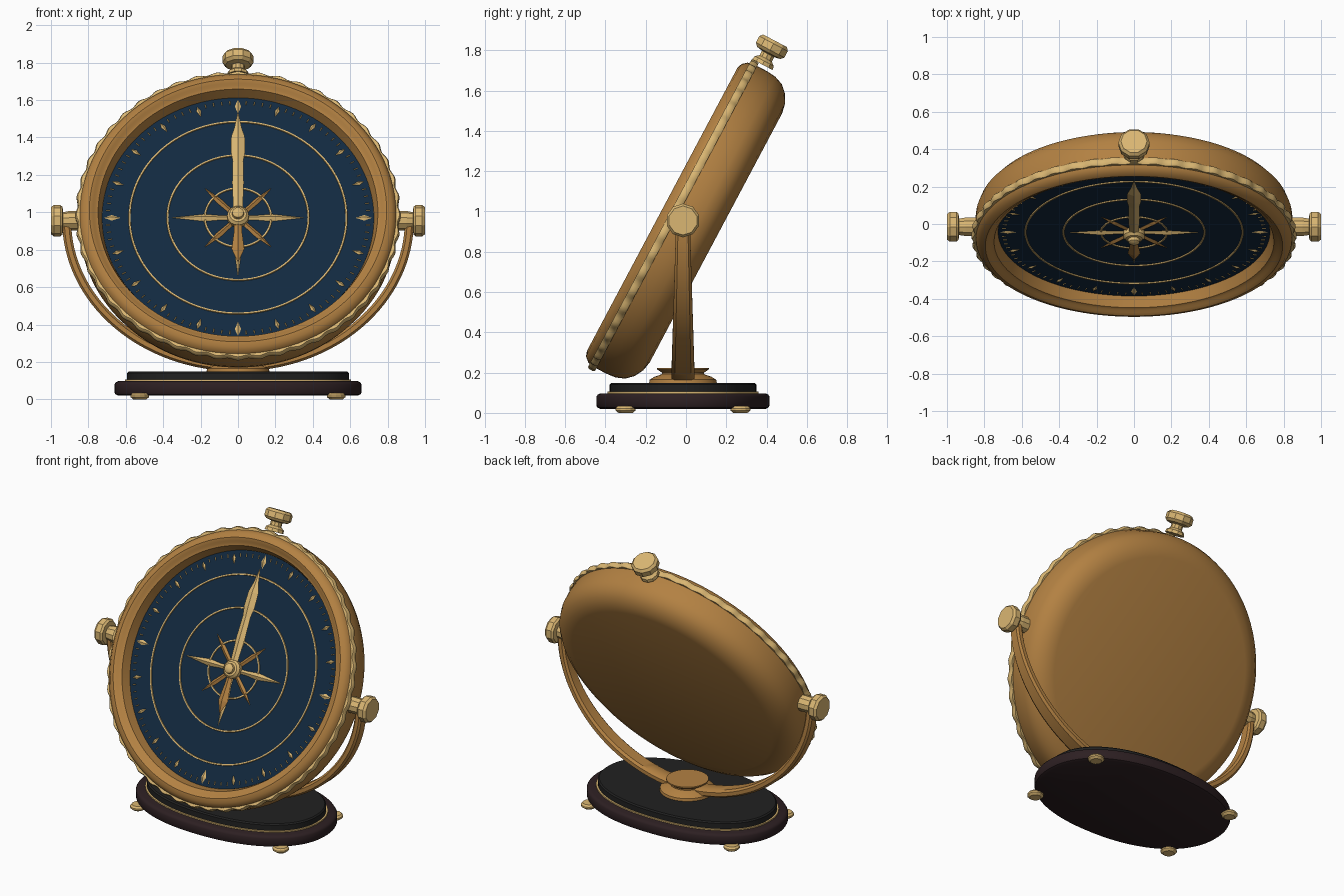
import bpy, bmesh
from math import sin, cos, pi, radians
from mathutils import Matrix, Vector

cube = bpy.data.objects.get("Cube")
if cube:
    bpy.data.objects.remove(cube)


def material(name, r, g, b):
    m = bpy.data.materials.new(name)
    m.use_nodes = True
    m.diffuse_color = (r, g, b, 1)
    m.node_tree.nodes["Principled BSDF"].inputs["Base Color"].default_value = (r, g, b, 1)
    return m


bronze = material("bronze", .45, .22, .055)
brass = material("pale brass", .70, .47, .17)
navy = material("navy dial", .006, .022, .05)
ebony = material("ebony", .015, .015, .015)
walnut = material("dark walnut", .026, .014, .016)

# Axis of the tilted case: local z looks out of the dial, local y points to its top
CENTRE = Vector((0, -.015, .955))
TILT = Matrix.Translation(CENTRE) @ Matrix.Rotation(radians(62), 4, 'X')


def finish(bm, name, mat, matrix=Matrix(), smooth=35):
    bmesh.ops.recalc_face_normals(bm, faces=bm.faces)
    bm.transform(matrix)
    mesh = bpy.data.meshes.new(name)
    bm.to_mesh(mesh)
    bm.free()
    mesh.materials.append(mat)
    ob = bpy.data.objects.new(name, mesh)
    bpy.context.collection.objects.link(ob)
    if smooth:
        mesh.shade_smooth()
        mesh.set_sharp_from_angle(angle=radians(smooth))
    return ob


def loft(bm, rings, closed=False):
    """Skin rings of points; cap the ends unless the rings close on themselves."""
    loops = [[bm.verts.new(p) for p in ring] for ring in rings]
    n = len(loops[0])
    pairs = list(zip(loops, loops[1:]))
    if closed:
        pairs.append((loops[-1], loops[0]))
    else:
        bm.faces.new(loops[0])
        bm.faces.new(loops[-1])
    for a, b in pairs:
        for i in range(n):
            j = (i + 1) % n
            bm.faces.new((a[i], a[j], b[j], b[i]))


def lathe(name, mat, profile, matrix=Matrix(), sides=96, closed=False, smooth=35, wave=0, waves=0):
    bm = bmesh.new()
    angles = [2 * pi * i / sides for i in range(sides)]
    rings = []
    for r, z in profile:
        rings.append([((r + wave * cos(waves * a)) * cos(a),
                       (r + wave * cos(waves * a)) * sin(a), z) for a in angles])
    loft(bm, rings, closed)
    return finish(bm, name, mat, matrix, smooth)


def spear(bm, stations, angle, z, height):
    """Faceted pointer along a direction, with a raised centre ridge."""
    rot = Matrix.Rotation(angle, 3, 'Z')
    widest = max(w for _, w in stations)
    rings = []
    for y, w in stations:
        w = max(w, .0008)
        rings.append([rot @ Vector(p) for p in
                      ((-w, y, z), (0, y, z + height * w / widest), (w, y, z))])
    loft(bm, rings)


# Case: rounded back, bezel and the sloping well down to the dial
lathe("case", bronze,
      [(.70, -.185), (.75, -.175), (.795, -.15), (.828, -.115), (.845, -.07), (.85, -.02),
       (.85, .06), (.842, .085), (.822, .108), (.795, .117), (.775, .108), (.765, .098),
       (.748, .092), (.727, .03)], TILT, 128)
lathe("dial", navy, [(.7265, .029), (.7265, .033)], TILT, 128)
lathe("scalloped_band", brass,
      [(.84, .035), (.858, .035), (.864, .045), (.864, .065), (.858, .075), (.84, .075)],
      TILT, 288, closed=True, wave=.006, waves=48)

# Dial rings
for name, r in (("outer_ring", .58), ("middle_ring", .377), ("inner_ring", .177)):
    lathe(name, brass, [(r - .006, .032), (r - .004, .039), (r + .004, .039), (r + .006, .032)],
          TILT, 96, closed=True)

# Scale around the dial: long diamonds at the quarters, short ones between, fine ticks
bm = bmesh.new()
for i in range(100):
    a = 2 * pi * i / 100
    if i % 25 == 0:
        spear(bm, [(.63, 0), (.675, .017), (.715, 0)], a, .033, .01)
    elif i % 5 == 0:
        spear(bm, [(.645, 0), (.68, .012), (.705, 0)], a, .033, .008)
    else:
        spear(bm, [(.685, .003), (.707, .003)], a, .033, .004)
finish(bm, "scale_marks", brass, TILT, 0)

# Compass rose
bm = bmesh.new()
for i in range(4):
    spear(bm, [(0, .014), (.1, .014), (.18, .022), (.35, 0)], i * pi / 2, .034, .016)
finish(bm, "rose_main_points", brass, TILT, 0)
bm = bmesh.new()
for i in range(4):
    spear(bm, [(0, .012), (.15, .016), (.25, 0)], (i + .5) * pi / 2, .034, .012)
finish(bm, "rose_diagonal_points", bronze, TILT, 0)

# Needle and hub
bm = bmesh.new()
spear(bm, [(0, .024), (.2, .031), (.33, .028), (.39, .038), (.48, .036), (.54, .018), (.635, 0)],
      0, .055, .015)
finish(bm, "needle_head", brass, TILT, 0)
bm = bmesh.new()
spear(bm, [(0, .018), (.1, .022), (.2, .034), (.28, 0)], pi, .055, .015)
finish(bm, "needle_tail", bronze, TILT, 0)
lathe("hub", brass, [(.058, .033), (.058, .06), (.045, .075), (.032, .078),
                     (.03, .095), (.015, .105)], TILT, 20)

# Knobs: one on top of the case, one at each pivot
KNOB = [(.06, .0), (.056, .02), (.036, .035), (.036, .06), (.068, .066),
        (.084, .082), (.084, .118), (.07, .134)]
stand_up = TILT @ Matrix.Translation((0, .868, .015)) @ Matrix.Rotation(-pi / 2, 4, 'X')
lathe("top_knob", brass, KNOB, stand_up, 10, smooth=0)
PIVOT = [(.052, .84), (.052, .90), (.046, .935), (.074, .938), (.084, .95), (.084, .985), (.072, 1.0)]
for name, side in (("left_pivot_knob", 1), ("right_pivot_knob", -1)):
    lathe(name, brass, PIVOT,
          Matrix.Translation(CENTRE) @ Matrix.Rotation(side * pi / 2, 4, 'Y'), 10, smooth=0)

# Yoke: a tapering strap swept along a half oval
bm = bmesh.new()
rings = []
for i in range(65):
    a = pi * i / 64
    c, s = cos(a), sin(a)
    half = .034 + .024 * s
    section = []
    for inset, w in ((0, .7), (.012, 1), (.036, 1), (.048, .7)):
        section.append((inset, half * w))
    section += [(inset, -w) for inset, w in reversed(section)]
    rings.append([((.94 - d) * c, y, -(.805 - d) * s) for d, y in section])
loft(bm, rings)
finish(bm, "yoke", bronze, Matrix.Translation(CENTRE))

# Pedestal under the yoke
lathe("pedestal", bronze, [(.168, .148), (.165, .165), (.14, .18), (.105, .192),
                           (.105, .2), (.128, .216), (.128, .224)],
      Matrix.Translation((0, CENTRE.y, 0)), 48)


# Oval base tiers
def oval(name, mat, profile):
    bm = bmesh.new()
    rings = []
    for inset, z in profile:
        ring = []
        for i in range(96):
            c, s = cos(2 * pi * i / 96), sin(2 * pi * i / 96)
            k = (abs(c) ** 2.2 + abs(s) ** 2.2) ** (-1 / 2.2)
            ring.append(((.66 - inset) * c * k, (.43 - inset) * s * k, z))
        rings.append(ring)
    loft(bm, rings)
    return finish(bm, name, mat, Matrix.Translation((0, CENTRE.y, 0)))


oval("base_lower_tier", walnut, [(.02, .02), (.005, .027), (0, .037), (0, .08), (.006, .09), (.02, .097)])
oval("base_inlay", brass, [(.055, .096), (.055, .105)])
oval("base_upper_tier", ebony, [(.066, .104), (.066, .14), (.074, .148)])

# Feet
for front, y in (("front", -1), ("back", 1)):
    for side, x in (("left", 1), ("right", -1)):
        lathe(front + "_" + side + "_foot", brass,
              [(.035, 0), (.05, .012), (.05, .022), (.04, .034)],
              Matrix.Translation((x * .525, CENTRE.y + y * .285, 0)), 12, smooth=0)
